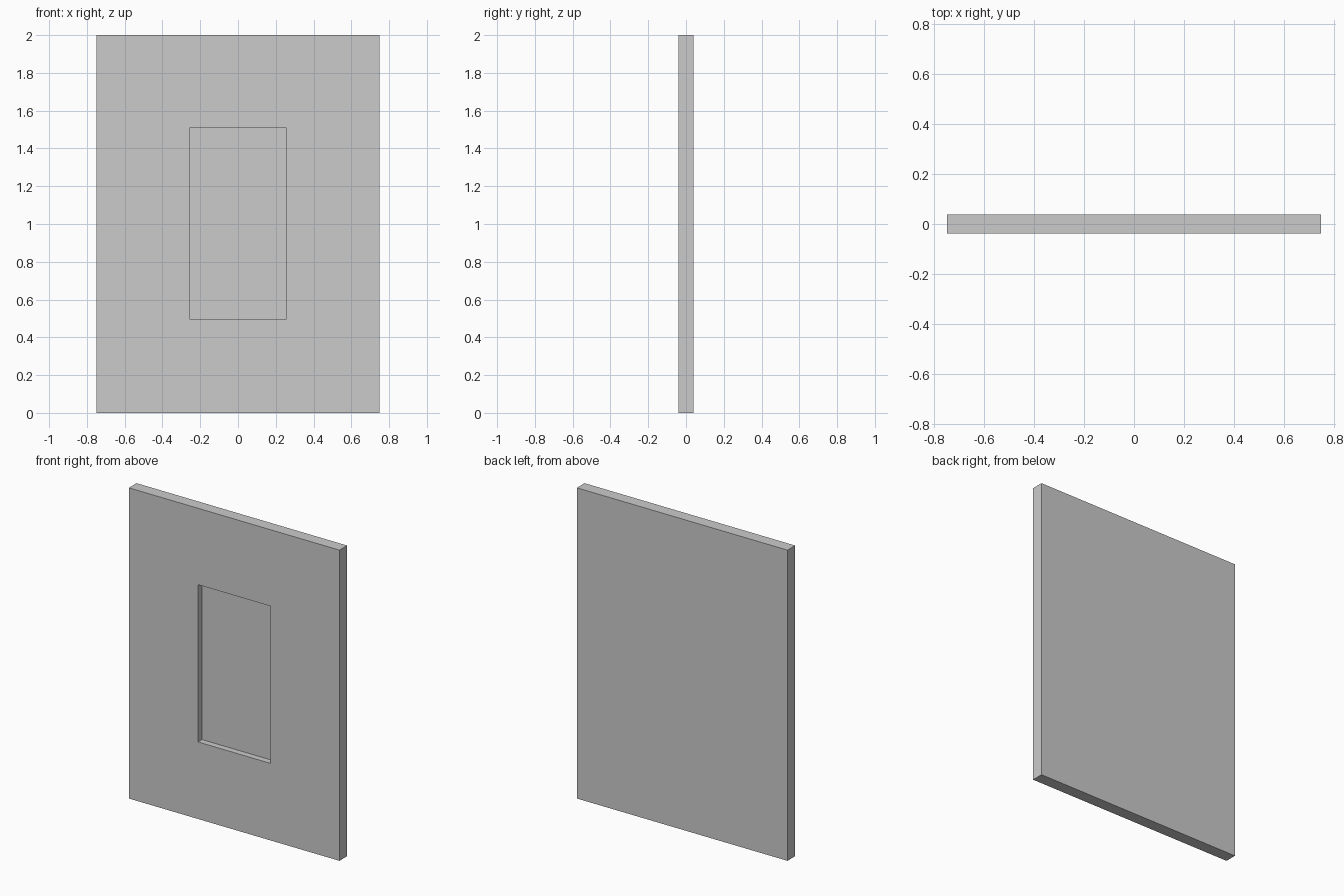
import bpy, bmesh
from mathutils import Vector

if "Cube" in bpy.data.objects:
    bpy.data.objects.remove(bpy.data.objects["Cube"])

W, T, H = 1.5, 0.078, 2.0            # panel width, thickness, height
RW, RZ0, RZ1, RD = 0.514, 0.496, 1.508, 0.04   # recess width, bottom, top, depth

# Solid panel standing on the ground
bm = bmesh.new()
bmesh.ops.create_cube(bm, size=1)
for v in bm.verts:
    v.co = Vector((v.co.x * W, v.co.y * T, (v.co.z + 0.5) * H))
bm.normal_update()

# Rectangular recess pressed into the front face
front = min(bm.faces, key=lambda f: f.calc_center_median().y)
bmesh.ops.inset_individual(bm, faces=[front], thickness=0.3)
for v in front.verts:
    v.co.x = RW / 2 if v.co.x > 0 else -RW / 2
    v.co.z = RZ1 if v.co.z > H / 2 else RZ0
floor = bmesh.ops.extrude_discrete_faces(bm, faces=[front])["faces"][0]
for v in floor.verts:
    v.co.y += RD
bmesh.ops.recalc_face_normals(bm, faces=bm.faces)

mesh = bpy.data.meshes.new("recessed_panel")
bm.to_mesh(mesh)
bm.free()
bpy.context.collection.objects.link(bpy.data.objects.new("recessed_panel", mesh))
